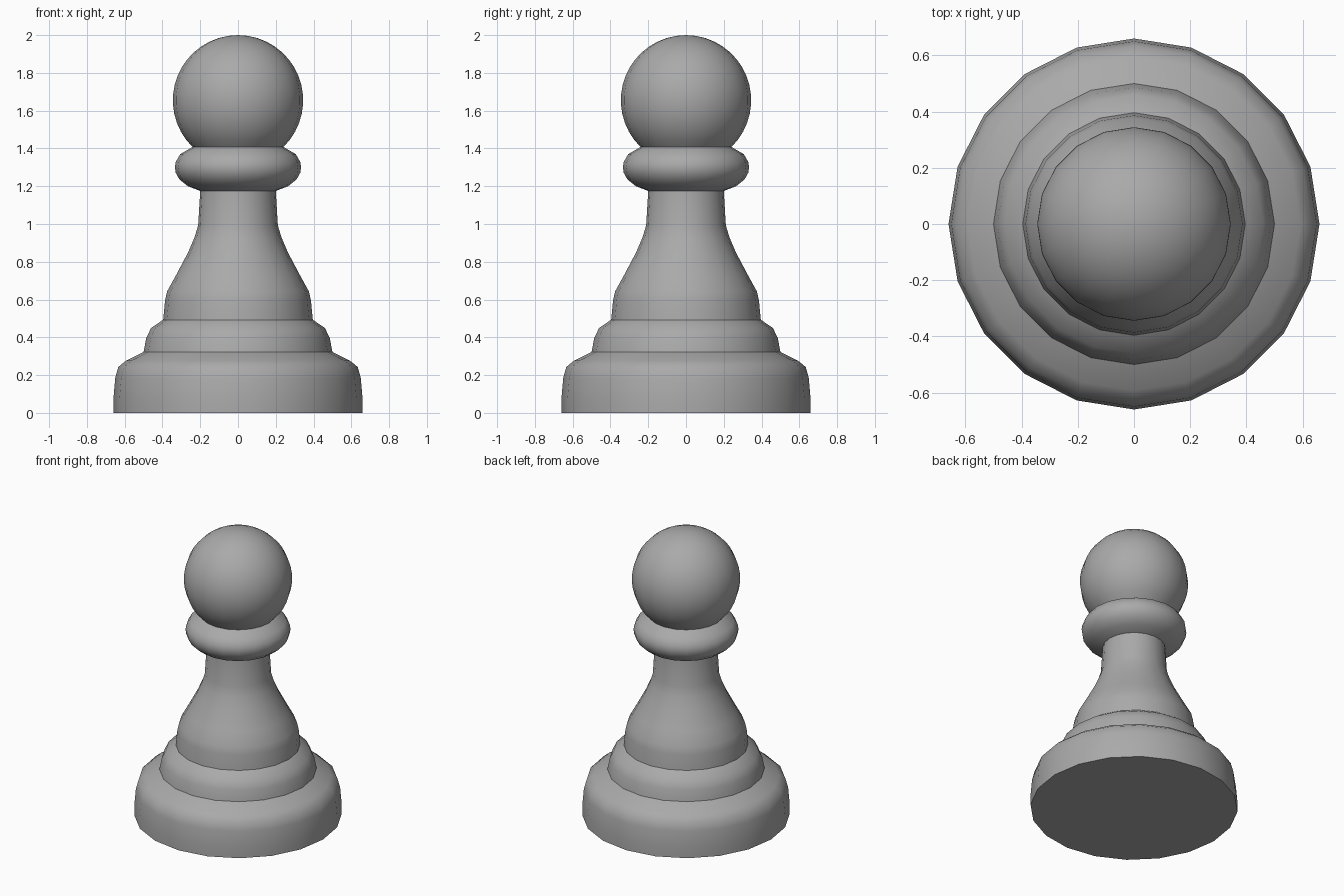
import bpy, bmesh, math

if "Cube" in bpy.data.objects:
    bpy.data.objects.remove(bpy.data.objects["Cube"])

SIDES = 20
grey = bpy.data.materials.new("grey")
grey.diffuse_color = (0.4, 0.4, 0.4, 1)
grey.use_nodes = True
grey.node_tree.nodes["Principled BSDF"].inputs["Base Color"].default_value = grey.diffuse_color


def lathe(name, profile, cap_bottom=False):
    """Turn a bottom-to-top (radius, height) profile around the z axis."""
    bm = bmesh.new()
    rings = []
    for r, z in profile:
        if r < 1e-4:
            rings.append([bm.verts.new((0, 0, z))] * SIDES)
        else:
            angles = [2 * math.pi * i / SIDES for i in range(SIDES)]
            rings.append([bm.verts.new((r * math.cos(a), r * math.sin(a), z)) for a in angles])
    for low, high in zip(rings, rings[1:]):
        for i in range(SIDES):
            j = (i + 1) % SIDES
            corners = dict.fromkeys((low[i], low[j], high[j], high[i]))
            bm.faces.new(list(corners))
    if cap_bottom:
        bm.faces.new(rings[0][::-1])
    mesh = bpy.data.meshes.new(name)
    bm.to_mesh(mesh)
    bm.free()
    mesh.materials.append(grey)
    obj = bpy.data.objects.new(name, mesh)
    bpy.context.collection.objects.link(obj)
    bpy.ops.object.select_all(action='DESELECT')
    obj.select_set(True)
    bpy.context.view_layer.objects.active = obj
    bpy.ops.object.shade_smooth_by_angle(angle=math.radians(50))
    return obj


# Wide foot with rounded shoulder
lathe("base", [(0.66, 0), (0.66, 0.07), (0.65, 0.185), (0.634, 0.243),
               (0.592, 0.277), (0.5, 0.322)], cap_bottom=True)

# Smaller rounded step
lathe("step", [(0.5, 0.322), (0.486, 0.396), (0.46, 0.45), (0.396, 0.493)])

# Flared stem
lathe("stem", [(0.396, 0.493), (0.386, 0.597), (0.375, 0.644), (0.328, 0.729),
               (0.264, 0.85), (0.23, 0.93), (0.211, 0.993), (0.2, 1.175)])

# Bulging collar
lathe("collar", [(0.2, 1.175), (0.265, 1.2), (0.31, 1.236), (0.33, 1.272),
                 (0.334, 1.3), (0.33, 1.328), (0.306, 1.37), (0.24, 1.408)])

# Ball head, open where it meets the collar
R, CZ, STEPS = 0.345, 1.655, 16
start = -math.acos(0.24 / R)
lathe("head", [(R * math.cos(t), CZ + R * math.sin(t)) for t in
               (start + (math.pi / 2 - start) * k / STEPS for k in range(STEPS + 1))])
